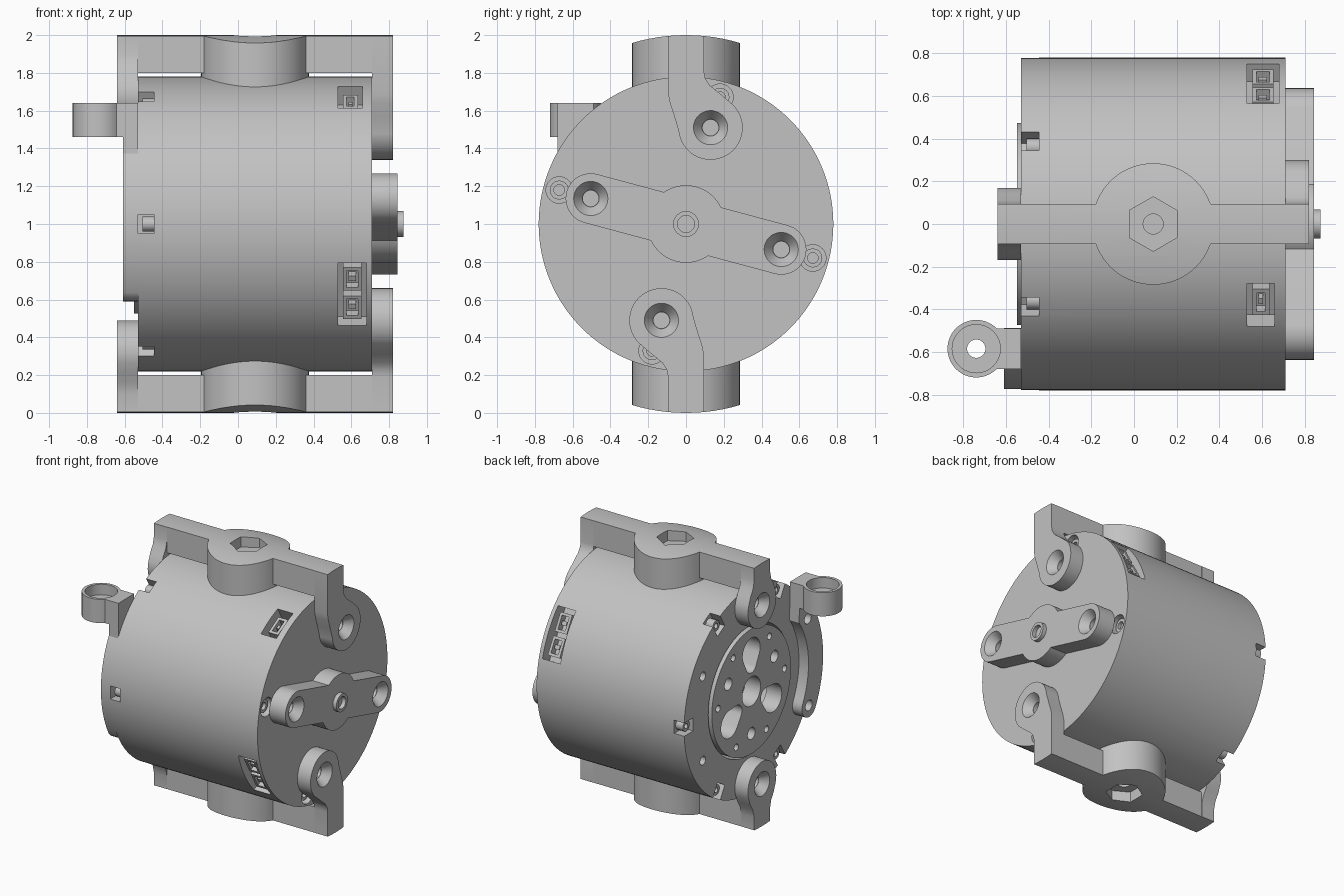
import bpy, bmesh
from math import sin, cos, radians, asin, degrees
from mathutils import Matrix

if "Cube" in bpy.data.objects:
    bpy.data.objects.remove(bpy.data.objects["Cube"])

grey = bpy.data.materials.new("light_grey")
grey.use_nodes = True
grey.diffuse_color = (0.54, 0.54, 0.54, 1)
grey.node_tree.nodes["Principled BSDF"].inputs["Base Color"].default_value = grey.diffuse_color


# ---- profile helpers: 2D points, extruded along x (y, z from the axle) or along z (x, y)
def arc(u, v, r, a0, a1, n=24):
    steps = [radians(a0 + (a1 - a0) * i / n) for i in range(n + 1)]
    return [(u + r * cos(a), v + r * sin(a)) for a in steps]


def circle(u, v, r, n=40, start=0):
    return arc(u, v, r, start, start + 360, n)[:-1]


def polar(r, angle):
    return r * cos(radians(angle)), r * sin(radians(angle))


def turn(pts, angle):
    c, s = polar(1, angle)
    return [(u * c - v * s, u * s + v * c) for u, v in pts]


def radial_box(angle, r0, r1, half, shift=0):
    return turn([(r0, shift - half), (r1, shift - half), (r1, shift + half), (r0, shift + half)], angle)


def loft(name, pts, t0, t1, axis="x", end=None):
    bm = bmesh.new()
    rings = []
    for ring, t in ((pts, t0), (end or pts, t1)):
        rings.append([bm.verts.new((t, u, v + 1) if axis == "x" else (u, v, t)) for u, v in ring])
    bm.faces.new(rings[0])
    bm.faces.new(rings[1])
    n = len(pts)
    for i in range(n):
        j = (i + 1) % n
        bm.faces.new((rings[0][i], rings[0][j], rings[1][j], rings[1][i]))
    bmesh.ops.recalc_face_normals(bm, faces=bm.faces)
    me = bpy.data.meshes.new(name)
    bm.to_mesh(me)
    bm.free()
    me.materials.append(grey)
    ob = bpy.data.objects.new(name, me)
    bpy.context.scene.collection.objects.link(ob)
    return ob


def shape(ob, *steps):
    """Apply boolean steps (operation, tools), then remove the tools."""
    tools = []
    for op, group in steps:
        for tool in group:
            mod = ob.modifiers.new(op, "BOOLEAN")
            mod.operation, mod.solver, mod.object = op, "EXACT", tool
            tool.hide_render = True
            tools.append(tool)
    bpy.context.view_layer.update()
    deps = bpy.context.evaluated_depsgraph_get()
    me = bpy.data.meshes.new_from_object(ob.evaluated_get(deps))
    ob.modifiers.clear()
    ob.data = me
    for tool in tools:
        bpy.data.objects.remove(tool)
    return ob


def countersink(y, z, x, side):
    cone = loft("cone_cutter", circle(y, z, 0.092), x + 0.002 * side, x - 0.06 * side,
                end=circle(y, z, 0.045))
    hole = loft("hole_cutter", circle(y, z, 0.042), x, x - 0.15 * side)
    return [cone, hole]


# ---- drum body
X0, X1, R = -0.53, 0.71, 0.78
cuts = [loft("rotor_well", circle(0, 0, 0.49, 64), X0 - 0.02, -0.3)]
ports = ((29.5, 0.19, 0.15), (209.5, 0.19, 0.15), (119.5, 0.115, 0.13))
for angle, half, width in ports:
    cuts.append(loft("port_cutter", radial_box(angle, 0.66, 0.84, half), 0.53, 0.53 + width))
for k in range(6):
    cuts.append(loft("notch_cutter", radial_box(60 * k, 0.67, 0.84, 0.05), X0 - 0.02, -0.445))
    y, z = polar(0.64, 60 * k + 30)
    cuts.append(loft("flange_hole", circle(y, z, 0.033, 20), X0 - 0.02, -0.43))
ears = [polar(0.695, 75 + 90 * k) for k in range(4)]
for y, z in ears:
    cuts.append(loft("ear_cutter", circle(y, z, 0.07), 0.65, X1 + 0.02))
shape(loft("drum_body", circle(0, 0, R, 128), X0, X1), ("DIFFERENCE", cuts))

# ---- screws in the ears and rim notches
for i, (y, z) in enumerate(ears):
    shape(loft(f"ear_screw_{i + 1}", circle(y, z, 0.05, 24), 0.64, 0.685),
          ("DIFFERENCE", [loft("socket", circle(y, z, 0.028, 20), 0.66, 0.7)]))
for k in range(6):
    y, z = polar(0.72, 60 * k)
    shape(loft(f"rim_screw_{k + 1}", circle(y, z, 0.04, 24), -0.505, -0.44),
          ("DIFFERENCE", [loft("socket", circle(y, z, 0.02, 16), -0.52, -0.47)]))

# ---- connectors sitting inside the ports
for i, (angle, half, width) in enumerate(ports):
    shells = (-0.45, 0.45) if half > 0.15 else (0.0,)
    for j, s in enumerate(shells):
        plug = loft(f"connector_{i + 1}_{j + 1}", radial_box(angle, 0.65, 0.745, 0.07, s * half),
                    0.555, 0.505 + width)
        pocket = loft("pocket", radial_box(angle, 0.69, 0.8, 0.05, s * half), 0.575, 0.485 + width)
        pin = loft(f"connector_pin_{i + 1}_{j + 1}", radial_box(angle, 0.65, 0.735, 0.015, s * half),
                   0.585, 0.475 + width)
        shape(plug, ("DIFFERENCE", [pocket]))

# ---- rotor with three lobed windows and bolt holes
cuts = [loft("bore", circle(0, 0, 0.11), -0.6, -0.35)]
lobe = arc(0.3, 0, 0.105, -115, 115) + arc(0.2, 0, 0.06, 115, 245, 12)
for k in range(3):
    cuts.append(loft("window", turn(lobe, 90 + 120 * k), -0.6, -0.35))
    for offset, r, size in ((60, 0.32, 0.045), (33, 0.4, 0.025), (87, 0.4, 0.025)):
        y, z = polar(r, 90 + 120 * k + offset)
        cuts.append(loft("bolt_hole", circle(y, z, size, 20), -0.6, -0.35))
shape(loft("rotor_plate", circle(0, 0, 0.475, 80), -0.55, -0.42), ("DIFFERENCE", cuts))

# ---- upper frame: bar, hub and two end arms, rounded to one outer radius
H = 0.095
front_arm = ([(-H, 1.05), (-H, 0.69), (-0.085, 0.64), (-0.062, 0.57)]
             + arc(0.13, 0.51, 0.17, 185, 405, 36)
             + [(0.18, 0.69), (0.125, 0.735), (0.1, 0.775), (H, 0.81), (H, 1.05)])
rear_arm = ([(-H, 1.05), (-H, 0.9), (-0.11, 0.84), (-0.14, 0.79)]
            + arc(0, 0.68, 0.17, 155, 385, 36)
            + [(0.14, 0.79), (0.11, 0.84), (H, 0.9), (H, 1.05)])
bar = loft("upper_frame", [(-0.094, 0.8), (0.094, 0.8), (0.094, 1.04), (-0.094, 1.04)], X0 - 0.01, X1 + 0.01)
joined = [loft("hub", circle(0.09, 0, 0.285, 72), 1.67, 2.06, "z"),
          loft("front_arm", front_arm, X1, 0.82),
          loft("rear_arm", rear_arm, -0.64, X0)]
envelope = [loft("envelope", circle(0, 0, 1, 128), -1, 1)]
cuts = [loft("hex_pocket", circle(0.09, 0, 0.128, 6, 90), 1.92, 2.1, "z"),
        loft("hub_hole", circle(0.09, 0, 0.047), 1.8, 2.0, "z")]
cuts += countersink(0.13, 0.51, 0.82, 1) + countersink(0, 0.68, -0.64, -1)
upper = shape(bar, ("UNION", joined), ("INTERSECT", envelope), ("DIFFERENCE", cuts))

# lower frame is the upper one turned half way round the axle
lower = bpy.data.objects.new("lower_frame", upper.data.copy())
lower.data.transform(Matrix.Translation((0, 0, 2)) @ Matrix.Rotation(radians(180), 4, "X"))
bpy.context.scene.collection.objects.link(lower)

# ---- centre lever and shaft
a = degrees(asin(0.133 / 0.205))
outline = (arc(0, 0, 0.205, a, 180 - a) + arc(-0.522, 0, 0.133, 90, 270)
           + arc(0, 0, 0.205, 180 + a, 360 - a) + arc(0.522, 0, 0.133, -90, 90))
ends = turn([(-0.522, 0), (0.522, 0)], -15)
cuts = []
for y, z in ends:
    cuts += countersink(y, z, 0.845, 1)
shape(loft("centre_lever", turn(outline, -15), X1, 0.845), ("DIFFERENCE", cuts))
shape(loft("centre_shaft", circle(0, 0, 0.068), 0.8, 0.875),
      ("DIFFERENCE", [loft("shaft_hole", circle(0, 0, 0.045), 0.81, 0.9)]))

# ---- curved side bracket with an eyelet
curve = ([(-0.49, 0.64), (-0.68, 0.64)] + arc(0, 0, 0.775, 151.3, 208)
         + arc(*polar(0.688, 208), 0.087, 215, 380, 12) + arc(0, 0, 0.6, 207, 144.5))
cuts = []
for angle in (150, 208):
    y, z = polar(0.685, angle)
    cuts.append(loft("bracket_hole", circle(y, z, 0.04, 24), -0.7, -0.5))
shape(loft("side_bracket", curve, -0.61, X0), ("DIFFERENCE", cuts))
ring = arc(-0.74, -0.585, 0.135, 44.7, 315.3, 40) + [(-0.61, -0.68), (-0.61, -0.49)]
shape(loft("bracket_eyelet", ring, 1.46, 1.64, "z"),
      ("DIFFERENCE", [loft("counterbore", circle(-0.74, -0.585, 0.113), 1.56, 1.7, "z"),
                      loft("eyelet_hole", circle(-0.74, -0.585, 0.043), 1.4, 1.6, "z")]))

# ---- smooth curved walls, keep edges crisp
for ob in bpy.context.scene.objects:
    if ob.type == "MESH":
        ob.data.shade_smooth()
        ob.data.set_sharp_from_angle(angle=radians(25))
